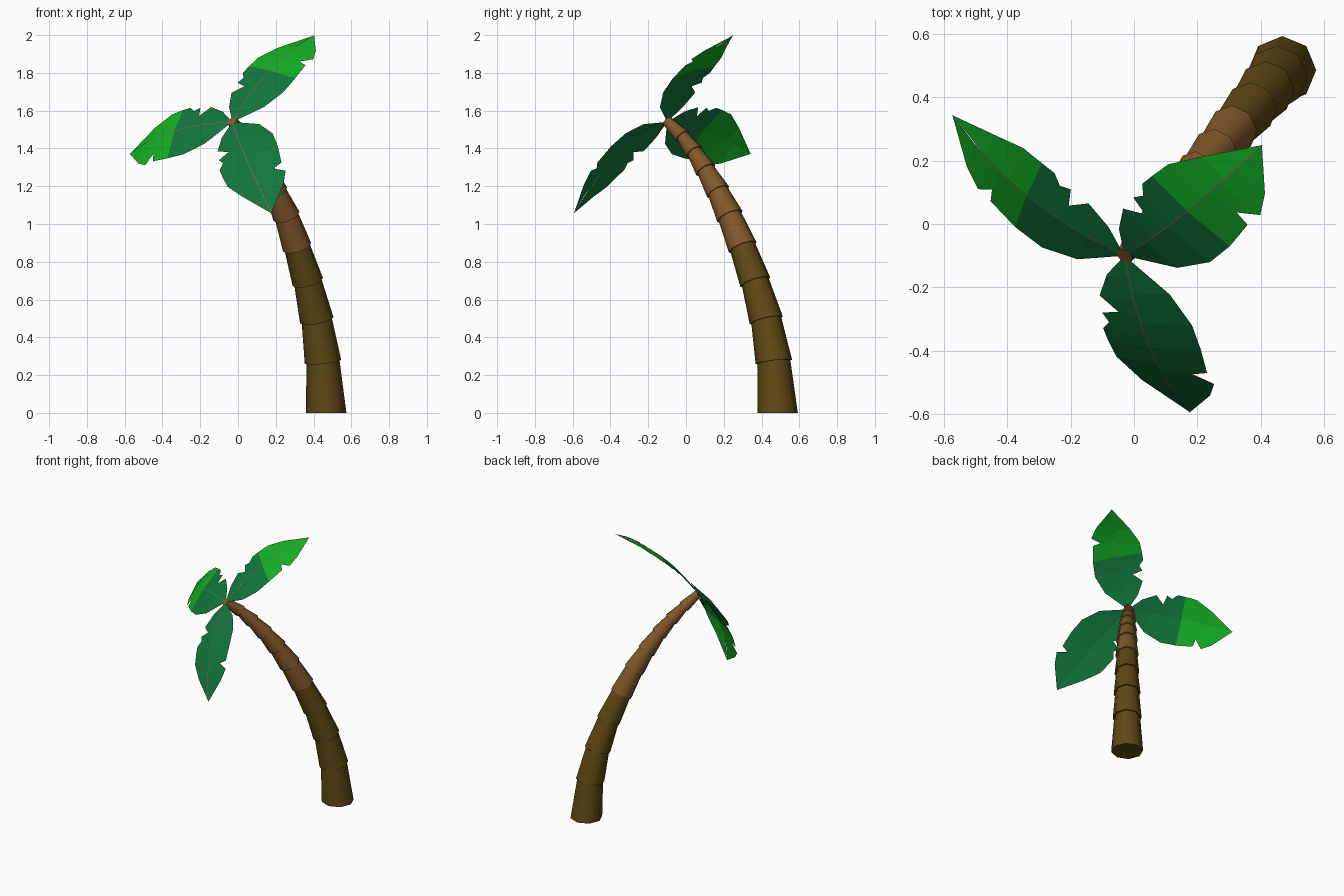
import bpy, bmesh, math
from mathutils import Vector

if "Cube" in bpy.data.objects:
    bpy.data.objects.remove(bpy.data.objects["Cube"])


def material(name, rgb):
    m = bpy.data.materials.new(name)
    m.diffuse_color = (*rgb, 1)
    m.use_nodes = True
    m.node_tree.nodes["Principled BSDF"].inputs["Base Color"].default_value = m.diffuse_color
    return m


DARK_BARK = material("dark_bark", (0.115, 0.066, 0.007))
LIGHT_BARK = material("light_bark", (0.22, 0.098, 0.024))
TEAL = material("deep_green", (0.006, 0.185, 0.045))
GREEN = material("bright_green", (0.007, 0.44, 0.019))
RIB = material("rib_grey", (0.22, 0.13, 0.12))


def finish(bm, name, mats):
    me = bpy.data.meshes.new(name)
    bm.normal_update()
    bm.to_mesh(me)
    bm.free()
    for m in mats:
        me.materials.append(m)
    ob = bpy.data.objects.new(name, me)
    bpy.context.collection.objects.link(ob)
    return ob


# Trunk: leaning stack of tapered eight-sided segments (x, y, z, radius)
PATH = [(.467, .485, 0, .107), (.45, .465, .27, .097), (.417, .425, .49, .090),
        (.37, .367, .692, .083), (.313, .30, .877, .078), (.257, .232, 1.04, .073),
        (.2, .17, 1.17, .065), (.144, .105, 1.285, .057), (.087, .045, 1.38, .050),
        (.03, -.018, 1.463, .043), (-.03, -.1, 1.545, .037)]
CENTRES = [Vector(p[:3]) for p in PATH]


def ring(bm, i, radius):
    if i == 0:
        t = Vector((0, 0, 1))
    else:
        t = CENTRES[min(i + 1, len(PATH) - 1)] - CENTRES[i - 1]
    q = Vector((0, 0, 1)).rotation_difference(t)
    return [bm.verts.new(CENTRES[i] + q @ Vector((radius * math.cos(k * math.pi / 4),
                                                  radius * math.sin(k * math.pi / 4), 0)))
            for k in range(8)]


for i in range(len(PATH) - 1):
    bm = bmesh.new()
    low = ring(bm, i, PATH[i][3])
    high = ring(bm, i + 1, PATH[i + 1][3] - .009)
    for k in range(8):
        j = (k + 1) % 8
        bm.faces.new((low[k], low[j], high[j], high[k])).smooth = True
    bm.faces.new(low[::-1])
    bm.faces.new(high)
    ob = finish(bm, f"trunk_segment_{i + 1}", [DARK_BARK if i < 4 else LIGHT_BARK])
    ob.data.set_sharp_from_angle(angle=math.radians(55))

# Leaf outline on each side of the midrib: (distance along, half width), torn by notches
LENGTH, SPLIT = 0.72, 0.36
SIDE_A = [(0, 0), (.081, .083), (.168, .13), (.222, .074), (.238, .14), (.275, .125),
          (.308, .157), (SPLIT, .157), (.44, .153), (.55, .101), (LENGTH, 0)]
SIDE_B = [(0, 0), (.132, .132), (.252, .180), (SPLIT, .179), (.472, .162), (.482, .108),
          (.53, .165), (.6, .123), (LENGTH, 0)]
BASE = Vector((-.03, -.1, 1.54))


def leaf(name, tip, across, two_tone):
    e = (Vector(tip) - BASE).normalized()
    d = Vector(across)
    d = (d - e * d.dot(e)).normalized()
    n = e.cross(d)
    if n.z < 0:
        n = -n

    def point(s, w, lift=0.0):
        u = s / LENGTH
        return BASE + e * s + d * w + n * (0.24 * u * (1 - u) - 0.08 * abs(w) + lift)

    # blade: strips from the midrib to the outline
    bm = bmesh.new()
    for side, sign in ((SIDE_A, 1), (SIDE_B, -1)):
        for (s0, w0), (s1, w1) in zip(side, side[1:]):
            pts = [point(s0, 0), point(s1, 0)]
            if w1:
                pts.append(point(s1, sign * w1))
            if w0:
                pts.append(point(s0, sign * w0))
            f = bm.faces.new([bm.verts.new(p) for p in pts])
            f.normal_update()
            if f.normal.dot(n) < 0:
                f.normal_flip()
            f.material_index = int(two_tone and (s0 + s1) / 2 > SPLIT)
    bmesh.ops.remove_doubles(bm, verts=bm.verts, dist=1e-5)
    finish(bm, name, [TEAL, GREEN])

    # thin rib along the middle of the upper face
    bm = bmesh.new()
    rows = []
    for k in range(13):
        s = LENGTH * k / 12
        rows.append([bm.verts.new(point(s, w, .001)) for w in (-.002, .002)])
    for a, b in zip(rows, rows[1:]):
        f = bm.faces.new((a[0], b[0], b[1], a[1]))
        f.normal_update()
        if f.normal.dot(n) < 0:
            f.normal_flip()
    finish(bm, name + "_rib", [RIB])


leaf("right_leaf", (.405, .25, 2.0), (-.74, .65, .17), True)
leaf("left_leaf", (-.575, .345, 1.37), (.27, .585, .76), True)
leaf("front_leaf", (.175, -.59, 1.06), (-.87, .10, -.48), False)
